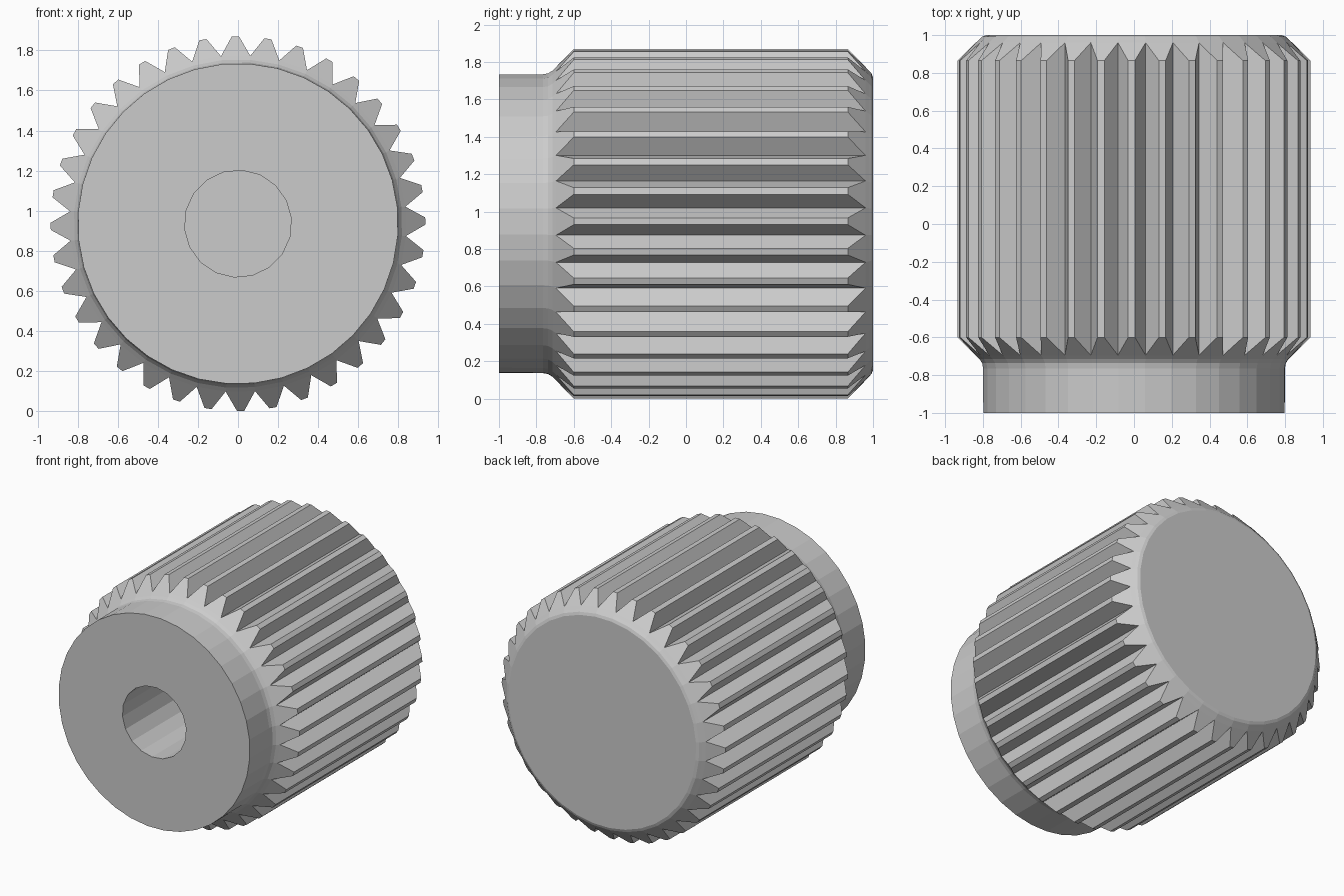
import bpy
import bmesh
from math import sin, cos, radians, tau

if "Cube" in bpy.data.objects:
    bpy.data.objects.remove(bpy.data.objects["Cube"])

TEETH = 36
STEP = tau / TEETH
TURN = radians(90.8)        # direction of the first tooth
CENTRE_Z = 0.935
TIP_R, VALLEY_R = 0.935, 0.84
TIP_HALF = 0.018 / TIP_R    # half the angle of a flat tooth tip

bm = bmesh.new()


def point(r, angle, y):
    a = TURN + angle
    return bm.verts.new((r * cos(a), y, CENTRE_Z + r * sin(a)))


def ring(r, y, count=TEETH):
    """Loop of vertices lined up with the valleys between teeth."""
    return [point(r, i * tau / count - STEP / 2, y) for i in range(count)]


def bridge(a, b):
    n = len(a)
    for i in range(n):
        j = (i + 1) % n
        bm.faces.new((a[i], a[j], b[j], b[i]))


def lathe(start, profile):
    for r, y in profile:
        nxt = ring(r, y, len(start))
        bridge(start, nxt)
        start = nxt
    return start


# Toothed grip: V valleys, flat tips, chamfered at both ends
front_valley, back_valley = ring(VALLEY_R, -0.695), ring(VALLEY_R, 0.96)
for i in range(TEETH):
    j = (i + 1) % TEETH
    fl, fr = [point(TIP_R, i * STEP + s * TIP_HALF, -0.6) for s in (-1, 1)]
    bl, br = [point(TIP_R, i * STEP + s * TIP_HALF, 0.865) for s in (-1, 1)]
    bm.faces.new((fl, fr, br, bl))
    bm.faces.new((front_valley[i], fl, bl, back_valley[i]))
    bm.faces.new((fr, front_valley[j], back_valley[j], br))
    bm.faces.new((front_valley[i], front_valley[j], fr, fl))
    bm.faces.new((back_valley[i], bl, br, back_valley[j]))

# Rounded back rim and flat back cap
cap = lathe(back_valley, [(0.82, 0.978), (0.805, 0.992), (0.785, 1.0)])
bm.faces.new(cap)

# Fillet and plain collar in front of the teeth
collar = lathe(front_valley, [(0.82, -0.715), (0.806, -0.737),
                              (0.801, -0.765), (0.80, -1.0)])

# Front face around a blind bore with half as many sides
bore = ring(0.267, -1.0, TEETH // 2)
for i in range(len(bore)):
    j = (i + 1) % len(bore)
    outer = [collar[(2 * i + k) % TEETH] for k in range(3)]
    bm.faces.new(outer + [bore[j], bore[i]])
bm.faces.new(lathe(bore, [(0.267, 0.0)]))

bmesh.ops.recalc_face_normals(bm, faces=bm.faces[:])
mesh = bpy.data.meshes.new("ribbed_knob")
bm.to_mesh(mesh)
bm.free()

# Plain grey finish
grey = bpy.data.materials.new("light grey")
grey.use_nodes = True
colour = (0.6, 0.6, 0.6, 1.0)
grey.diffuse_color = colour
for node in grey.node_tree.nodes:
    if node.type == "BSDF_PRINCIPLED":
        node.inputs["Base Color"].default_value = colour
mesh.materials.append(grey)

knob = bpy.data.objects.new("ribbed_knob", mesh)
bpy.context.collection.objects.link(knob)
